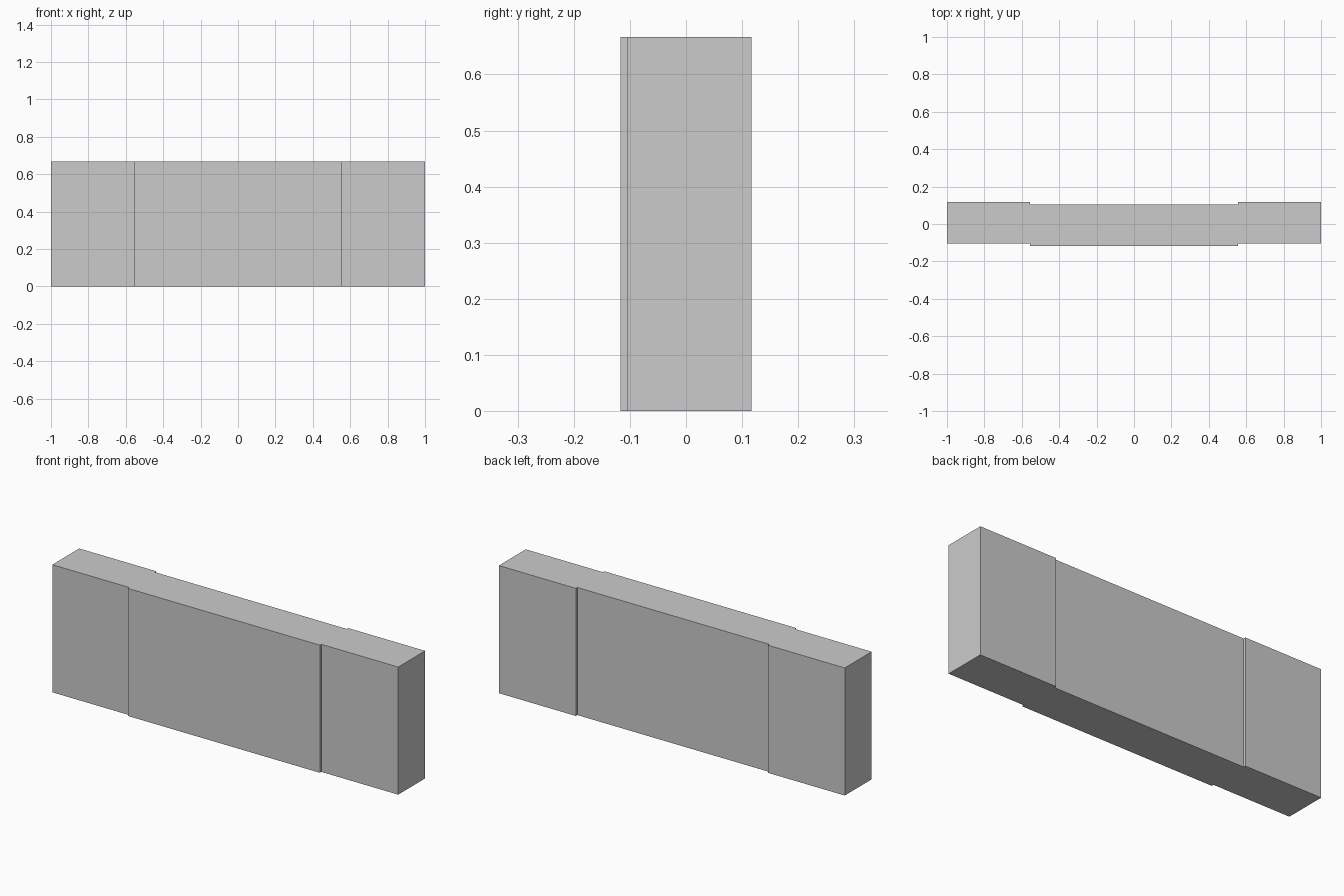
import bpy
import bmesh

if "Cube" in bpy.data.objects:
    bpy.data.objects.remove(bpy.data.objects["Cube"])

HEIGHT = 0.667
SEAM_X = 0.555   # where the middle section steps forward
OUTER_Y = 0.117
INNER_Y = 0.105

# Right half of the plan outline, from front centre to back centre
half = [(SEAM_X, -OUTER_Y), (SEAM_X, -INNER_Y), (1, -INNER_Y),
        (1, OUTER_Y), (SEAM_X, OUTER_Y), (SEAM_X, INNER_Y)]
outline = half + [(-x, y) for x, y in reversed(half)]

# Wall panel: stepped plan extruded upwards
bm = bmesh.new()
base = bm.faces.new([bm.verts.new((x, y, 0)) for x, y in outline])
top = bmesh.ops.extrude_face_region(bm, geom=[base], use_keep_orig=True)
bmesh.ops.translate(bm, vec=(0, 0, HEIGHT),
                    verts=[v for v in top["geom"] if isinstance(v, bmesh.types.BMVert)])
bmesh.ops.recalc_face_normals(bm, faces=bm.faces[:])

mesh = bpy.data.meshes.new("stepped_wall_panel")
bm.to_mesh(mesh)
bm.free()
panel = bpy.data.objects.new("stepped_wall_panel", mesh)
bpy.context.collection.objects.link(panel)
